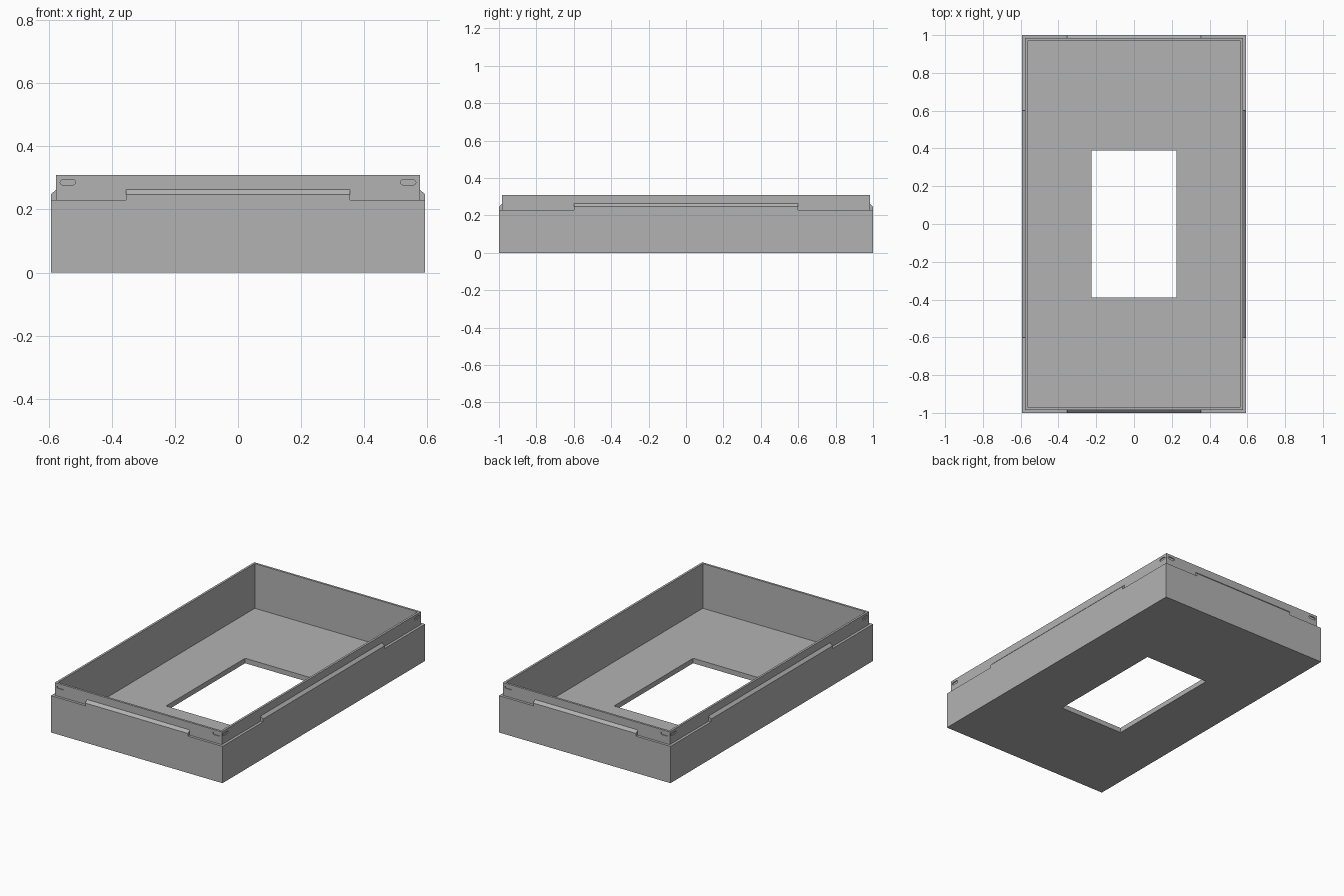
import bpy, bmesh, math
from mathutils import Matrix, Vector

cube = bpy.data.objects.get("Cube")
if cube:
    bpy.data.objects.remove(cube, do_unlink=True)

grey = bpy.data.materials.new("plain grey")
grey.use_nodes = True
COLOUR = (0.45, 0.45, 0.45, 1)
grey.diffuse_color = COLOUR
grey.node_tree.nodes["Principled BSDF"].inputs["Base Color"].default_value = COLOUR

HX, HY = 0.593, 1.0            # half size of the body
LIP, INNER = 0.0163, 0.030     # insets of the lip and of the cavity
SHELF, TOP, FLOOR = 0.23, 0.31, 0.031


def finish(name, bm):
    bmesh.ops.recalc_face_normals(bm, faces=bm.faces)
    mesh = bpy.data.meshes.new(name)
    bm.to_mesh(mesh)
    bm.free()
    mesh.materials.append(grey)
    obj = bpy.data.objects.new(name, mesh)
    bpy.context.collection.objects.link(obj)
    return obj


def prism(bm, start, end):
    """Solid between two matching outlines."""
    a = [bm.verts.new(p) for p in start]
    b = [bm.verts.new(p) for p in end]
    bm.faces.new(a)
    bm.faces.new(b)
    for i in range(len(a)):
        j = (i + 1) % len(a)
        bm.faces.new((a[i], a[j], b[j], b[i]))


# Open tray: rectangular rings joined into a closed shell with a floor opening
rings = [(HX, HY, 0), (HX, HY, SHELF),
         (HX - LIP, HY - LIP, SHELF), (HX - LIP, HY - LIP, TOP),
         (HX - INNER, HY - INNER, TOP), (HX - INNER, HY - INNER, FLOOR),
         (0.224, 0.39, FLOOR), (0.224, 0.39, 0)]
bm = bmesh.new()
loops = [[bm.verts.new((sx * x, sy * y, z))
          for sx, sy in ((-1, -1), (1, -1), (1, 1), (-1, 1))] for x, y, z in rings]
for k, low in enumerate(loops):
    high = loops[(k + 1) % len(loops)]
    for i in range(4):
        j = (i + 1) % 4
        bm.faces.new((low[i], low[j], high[j], high[i]))
tray = finish("tray", bm)

# Each side: name, turn, distance of the outer face, half tab length, slot centre
sides = [("front", 0, HY, 0.355, 0.539), ("left", 90, HX, 0.60, 0.946),
         ("back", 180, HY, 0.355, 0.539), ("right", 270, HX, 0.60, 0.946)]

cutter_bm = bmesh.new()
for name, angle, d, half, slot in sides:
    turn = Matrix.Rotation(math.radians(angle), 3, "Z")

    # Raised chamfered ridge on the shelf
    profile = [(-d, SHELF), (-d, 0.247), (-d + LIP, 0.263), (-d + LIP, SHELF)]
    bm = bmesh.new()
    prism(bm, *[[turn @ Vector((x, y, z)) for y, z in profile] for x in (-half, half)])
    finish(name + "_ridge", bm)

    # Round-ended latch slots near the corners of the lip
    for cx in (-slot, slot):
        outline = []
        for s in (1, -1):
            for k in range(7):
                t = math.radians(-90 + 30 * k)
                outline.append((cx + s * (0.0165 + 0.008 * math.cos(t)),
                                0.286 + s * 0.008 * math.sin(t)))
        prism(cutter_bm, *[[turn @ Vector((x, y, z)) for x, z in outline]
                           for y in (-d + LIP - 0.01, -d + LIP + 0.006)])

cutter = finish("slot_cutter", cutter_bm)
cutter.hide_render = True
cutter.hide_viewport = True
cut = tray.modifiers.new("latch_slots", "BOOLEAN")
cut.operation = "DIFFERENCE"
cut.solver = "EXACT"
cut.object = cutter
